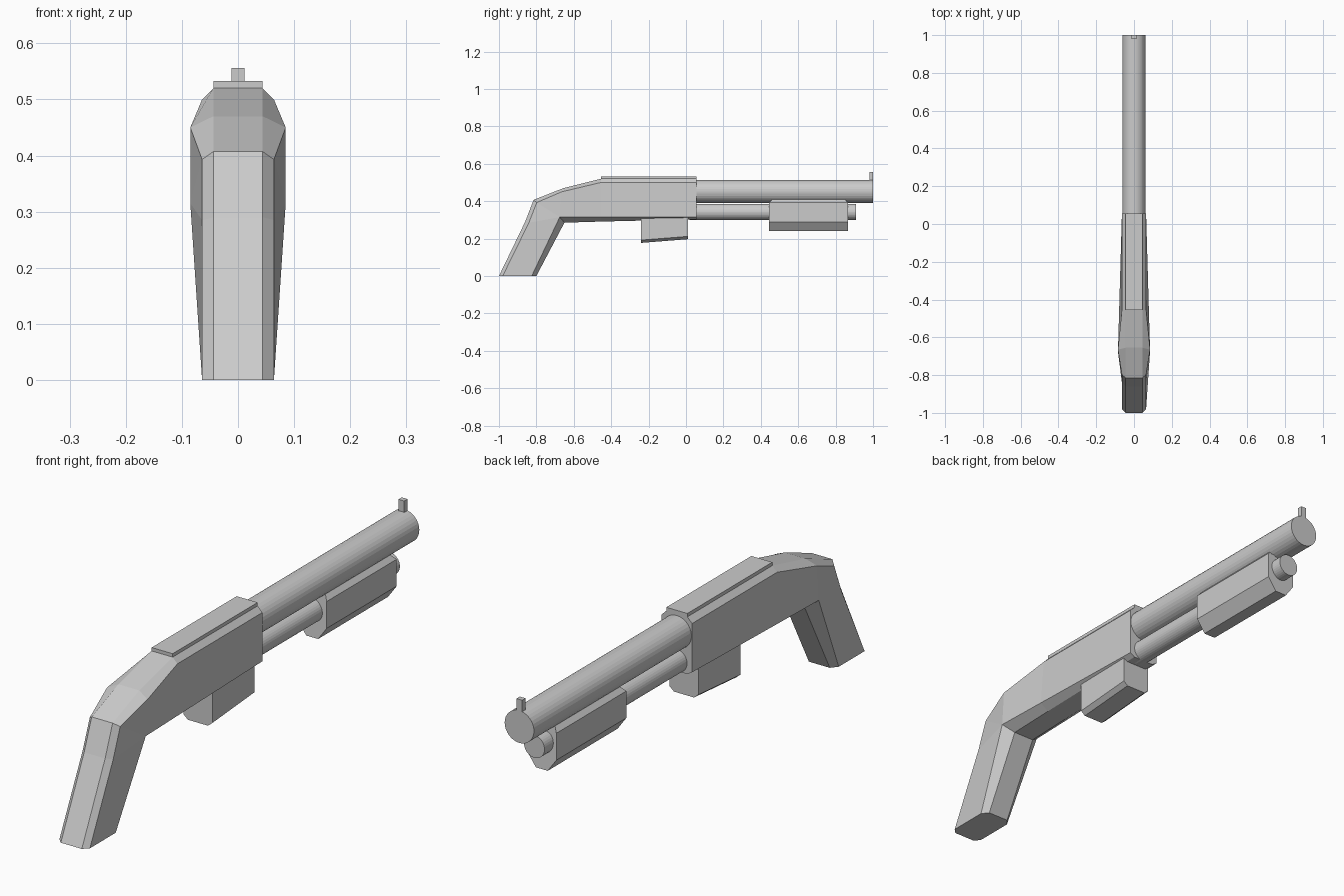
import bpy, bmesh, math
from mathutils import Matrix

if "Cube" in bpy.data.objects:
    bpy.data.objects.remove(bpy.data.objects["Cube"])


def finish(name, bm):
    bmesh.ops.remove_doubles(bm, verts=bm.verts, dist=1e-5)
    bmesh.ops.recalc_face_normals(bm, faces=bm.faces)
    mesh = bpy.data.meshes.new(name)
    bm.to_mesh(mesh)
    bm.free()
    bpy.context.collection.objects.link(bpy.data.objects.new(name, mesh))


def loft(name, halves):
    """Skin a row of sections; each half section (x >= 0) is mirrored."""
    bm = bmesh.new()
    rings = []
    for half in halves:
        pts = half + [(-x, y, z) for x, y, z in reversed(half)]
        rings.append([bm.verts.new(p) for p in pts])
    n = len(rings[0])
    for a, b in zip(rings, rings[1:]):
        for i in range(n):
            j = (i + 1) % n
            bm.faces.new((a[i], a[j], b[j], b[i]))
    bm.faces.new(rings[0])
    bm.faces.new(rings[-1])
    finish(name, bm)


def box(name, w, y0, y1, z0, z1):
    loft(name, [[(w, y, z1), (w, y, z0)] for y in (y0, y1)])


def tube(name, r, y0, y1, z):
    bm = bmesh.new()
    mat = Matrix.Translation((0, (y0 + y1) / 2, z)) @ Matrix.Rotation(math.pi / 2, 4, 'X')
    bmesh.ops.create_cone(bm, cap_ends=True, segments=32, radius1=r, radius2=r,
                          depth=y1 - y0, matrix=mat)
    finish(name, bm)


# grip and receiver: one chamfered skin, fanning around the inner elbow
W, N = 0.064, 0.044
elbow = [(0.085, -0.675, 0.315), (N, -0.65, 0.285)]
loft("grip_and_receiver", [
    [(N, -1.0, 0), (W, -0.98, 0), (W, -0.825, 0), (N, -0.80, 0)],
    [(N, -0.86, 0.29), (W, -0.84, 0.285)] + elbow,
    [(N, -0.815, 0.407), (W, -0.798, 0.393)] + elbow,
    [(N, -0.655, 0.47), (0.085, -0.665, 0.45)] + elbow,
    [(N, -0.455, 0.52), (W, -0.455, 0.50), (0.0787, -0.455, 0.315), (N, -0.455, 0.291)],
    [(N, 0.055, 0.52), (W, 0.055, 0.50), (W, 0.055, 0.315), (N, 0.055, 0.303)],
])

# rail on top of the receiver
box("top_rail", N, -0.455, 0.055, 0.515, 0.533)

# barrel, magazine tube and front sight
tube("barrel", 0.0615, 0.03, 1.0, 0.452)
tube("magazine_tube", 0.043, 0.02, 0.91, 0.343)
box("front_sight", 0.012, 0.98, 1.0, 0.50, 0.556)

# sliding fore-end
loft("fore_end", [
    [(0.045, y + d, 0.41), (0.061, y, 0.392), (0.061, y, 0.29), (0.025, y, 0.24)]
    for y, d in ((0.445, 0.015), (0.865, -0.015))
])

# block under the receiver
loft("lower_block", [
    [(0.06, y, 0.33), (0.06, y, z + 0.015), (0.042, y, z)]
    for y, z in ((-0.24, 0.177), (0.012, 0.197))
])
